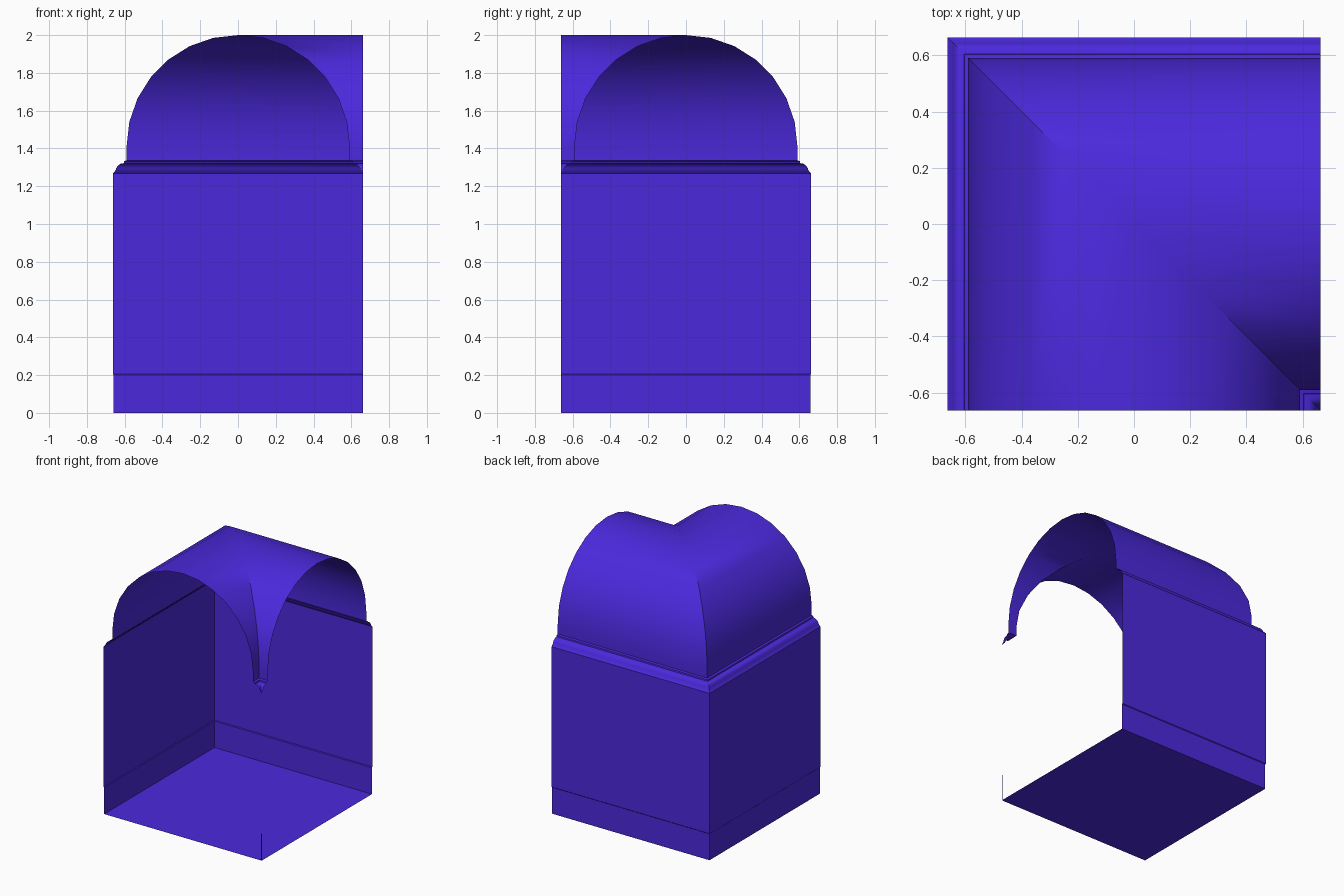
import bpy, bmesh, math

if "Cube" in bpy.data.objects:
    bpy.data.objects.remove(bpy.data.objects["Cube"])

E = 0.663            # half width of the tile
SKIRT = 0.658        # skirting face
R, SPRING = 0.59, 1.41   # vault radius and springing height

mat = bpy.data.materials.new("violet_stone")
mat.diffuse_color = (0.07, 0.022, 0.72, 1)
mat.use_nodes = True
mat.node_tree.nodes["Principled BSDF"].inputs["Base Color"].default_value = mat.diffuse_color


def sweep(name, profile, smooth=False):
    """Sweep a (u, z) profile round the mitred corner, from the front opening to the right one."""
    bm = bmesh.new()
    rows = [[bm.verts.new(p) for p in ((u, -E, z), (u, -u, z), (E, -u, z))]
            for u, z in profile]
    for a, b in zip(rows, rows[1:]):
        for i in range(2):
            bm.faces.new((a[i], a[i + 1], b[i + 1], b[i]))
    # the inner corner shrinks to a point, so collapse it
    bmesh.ops.remove_doubles(bm, verts=bm.verts, dist=1e-5)
    me = bpy.data.meshes.new(name)
    bm.to_mesh(me)
    bm.free()
    me.materials.append(mat)
    ob = bpy.data.objects.new(name, me)
    bpy.context.collection.objects.link(ob)
    if smooth:
        bpy.context.view_layer.objects.active = ob
        ob.select_set(True)
        bpy.ops.object.shade_smooth_by_angle(angle=math.radians(40))
        ob.select_set(False)
    return ob


def flip(profile):
    """Same profile for the inner side of the corridor."""
    return [(-u, z) for u, z in reversed(profile)]


# floor
sweep("floor", [(SKIRT, 0), (-SKIRT, 0)])

# skirting with its small ledge, outer side and inner corner
skirting = [(-SKIRT, 0), (-SKIRT, 0.2), (-E, 0.205)]
sweep("outer_skirting", skirting)
sweep("inner_skirting", flip(skirting))

# outer walls
sweep("outer_walls", [(-E, 0.205), (-E, 1.268)])

# rounded cornice, outer side and inner corner
cornice = [(-E, 1.268), (-0.648, 1.284), (-0.645, 1.295), (-0.637, 1.308),
           (-0.622, 1.319), (-0.605, 1.322), (-0.603, 1.332), (-R, 1.337)]
sweep("outer_cornice", cornice, True)
sweep("inner_cornice", flip(cornice), True)

# barrel vault, mitred across the diagonal
arch = [(-R * math.cos(math.pi * i / 14), SPRING + R * math.sin(math.pi * i / 14))
        for i in range(15)]
sweep("vault", [(-R, 1.337)] + arch + [(R, 1.337)], True)
